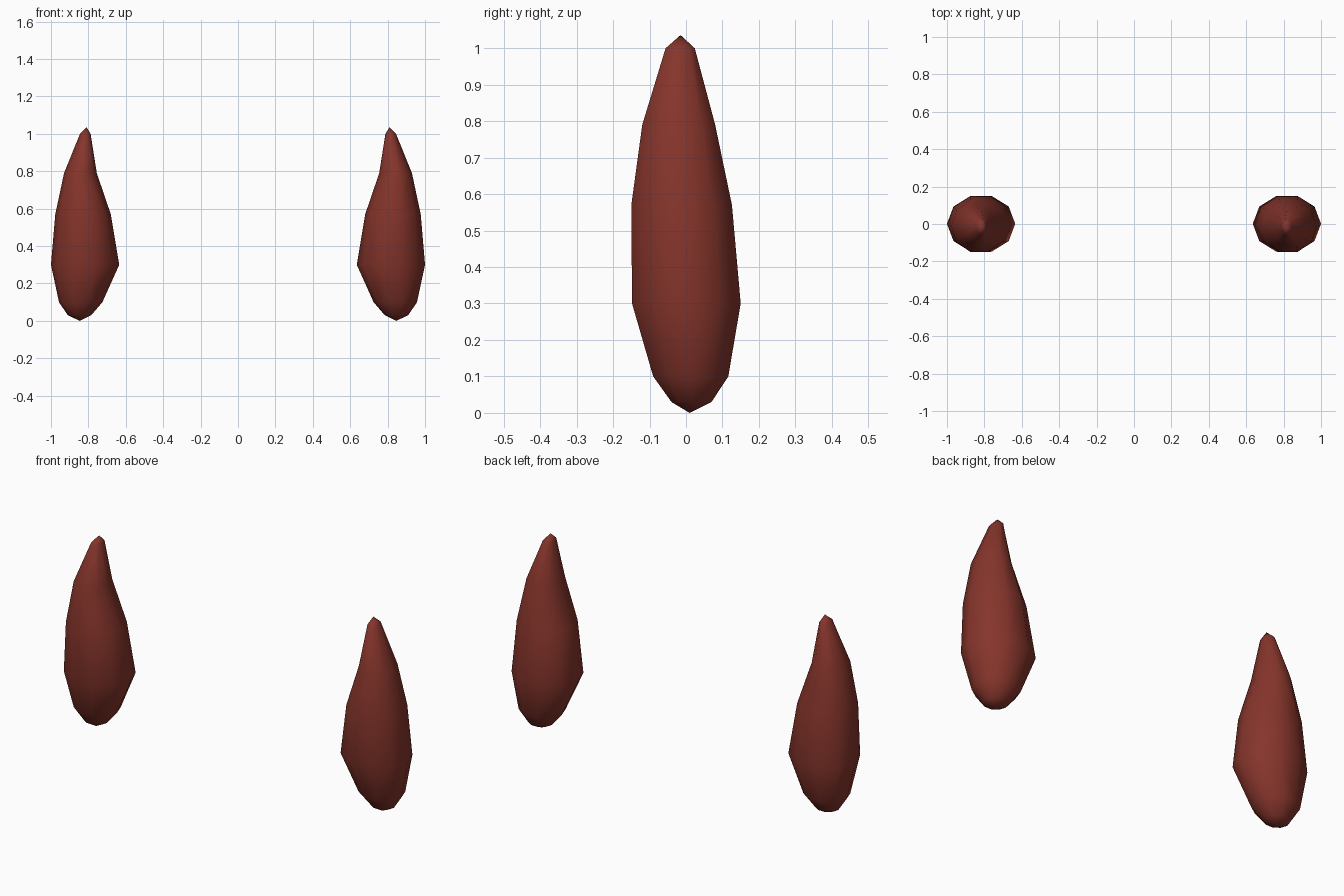
import bpy, bmesh, math

if "Cube" in bpy.data.objects:
    bpy.data.objects.remove(bpy.data.objects["Cube"])

red = bpy.data.materials.new("dark brick red")
red.diffuse_color = (0.235, 0.035, 0.024, 1)
red.use_nodes = True
red.node_tree.nodes["Principled BSDF"].inputs["Base Color"].default_value = red.diffuse_color

# Cross-sections: height, inner x, outer x, front y, back y
RINGS = [
    (0.03, 0.785, 0.91, -0.04, 0.07),
    (0.10, 0.725, 0.957, -0.09, 0.116),
    (0.30, 0.635, 1.00, -0.148, 0.150),
    (0.57, 0.68, 0.977, -0.150, 0.126),
    (0.79, 0.755, 0.93, -0.12, 0.08),
    (1.00, 0.788, 0.845, -0.056, 0.024),
]
BOTTOM = (0.845, 0.01, 0.0)
TIP = (0.81, -0.015, 1.036)
SIDES = 10


def make_pod(name, side):
    bm = bmesh.new()
    loops = []
    for z, xi, xo, yf, yb in RINGS:
        cx, rx = (xi + xo) / 2, (xo - xi) / 2
        cy, ry = (yf + yb) / 2, (yb - yf) / 2 / math.sin(math.radians(72))
        loops.append([bm.verts.new((side * (cx + rx * math.cos(a)), cy + ry * math.sin(a), z))
                      for a in (2 * math.pi * i / SIDES for i in range(SIDES))])
    # Side walls
    for low, high in zip(loops, loops[1:]):
        for i in range(SIDES):
            j = (i + 1) % SIDES
            bm.faces.new((low[i], low[j], high[j], high[i]))
    # Pointed ends
    for loop, p in ((loops[0], BOTTOM), (loops[-1], TIP)):
        v = bm.verts.new((side * p[0], p[1], p[2]))
        for i in range(SIDES):
            bm.faces.new((loop[i], loop[(i + 1) % SIDES], v))
    bmesh.ops.recalc_face_normals(bm, faces=bm.faces)
    for f in bm.faces:
        f.smooth = True
    mesh = bpy.data.meshes.new(name)
    bm.to_mesh(mesh)
    bm.free()
    mesh.materials.append(red)
    bpy.context.collection.objects.link(bpy.data.objects.new(name, mesh))


make_pod("right_pod", 1)
make_pod("left_pod", -1)
